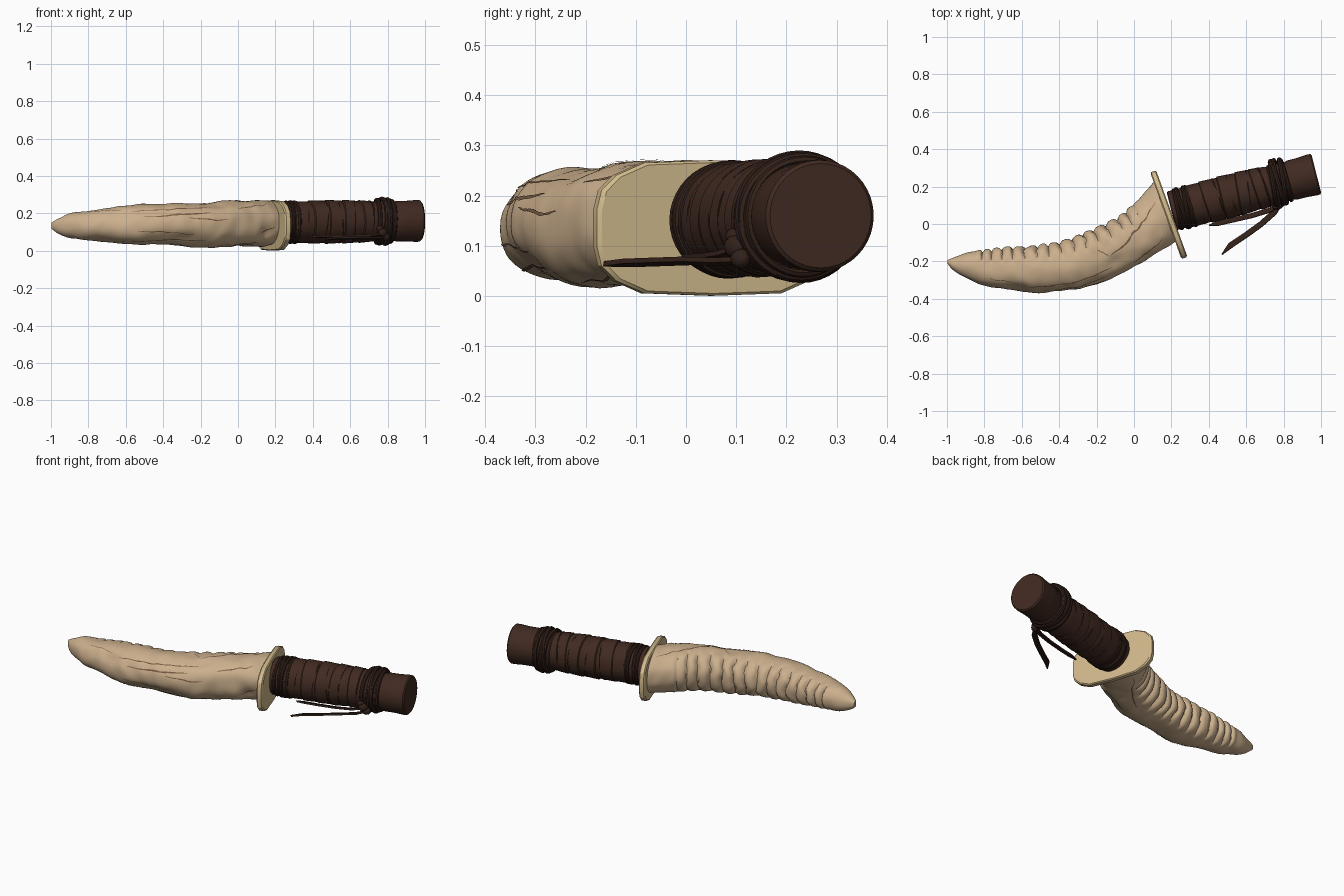
import bpy, bmesh, math, random
from mathutils import Vector, Matrix, noise

if "Cube" in bpy.data.objects:
    bpy.data.objects.remove(bpy.data.objects["Cube"])

random.seed(4)


def mat(name, col):
    m = bpy.data.materials.new(name)
    m.diffuse_color = (*col, 1)
    m.use_nodes = True
    m.node_tree.nodes["Principled BSDF"].inputs["Base Color"].default_value = m.diffuse_color
    return m


BONE = mat("bone", (0.60, 0.43, 0.265))
CRACK = mat("crack_brown", (0.19, 0.11, 0.06))
GUARD = mat("pale_horn", (0.64, 0.49, 0.26))
LEATHER = mat("dark_leather", (0.052, 0.023, 0.015))
CORD = mat("cord_brown", (0.033, 0.015, 0.010))


def finish(name, bm, material, angle=35):
    bmesh.ops.recalc_face_normals(bm, faces=bm.faces)
    me = bpy.data.meshes.new(name)
    bm.to_mesh(me)
    bm.free()
    me.materials.append(material)
    me.shade_smooth()
    me.set_sharp_from_angle(angle=math.radians(angle))
    ob = bpy.data.objects.new(name, me)
    bpy.context.collection.objects.link(ob)
    return ob


def loft(name, rings, material, closed=False, angle=35):
    """Skin a list of point rings; cap the ends unless closed."""
    bm = bmesh.new()
    rows = [[bm.verts.new(p) for p in r] for r in rings]
    n = len(rows[0])
    pairs = list(zip(rows, rows[1:])) + ([(rows[-1], rows[0])] if closed else [])
    for a, b in pairs:
        for i in range(n):
            bm.faces.new((a[i], a[(i + 1) % n], b[(i + 1) % n], b[i]))
    if not closed:
        bm.faces.new(rows[0])
        bm.faces.new(rows[-1])
    return finish(name, bm, material, angle)


# --- horn blade: concave edge, convex edge, low z, high z
ST = [(-.997, -.192, -.997, -.213, .118, .152), (-.95, -.173, -.965, -.25, .09, .175),
      (-.88, -.152, -.90, -.287, .07, .20), (-.78, -.140, -.80, -.327, .055, .215),
      (-.65, -.126, -.67, -.355, .04, .235), (-.50, -.109, -.50, -.367, .032, .243),
      (-.36, -.083, -.30, -.345, .028, .25), (-.22, -.034, -.12, -.29, .02, .262),
      (-.08, .038, .04, -.215, .02, .266), (.02, .125, .15, -.15, .02, .266),
      (.115, .235, .24, -.085, .03, .26)]


def station(u):
    i = min(int(u), len(ST) - 2)
    f = u - i
    P = [ST[max(0, min(len(ST) - 1, i + k))] for k in (-1, 0, 1, 2)]
    return [0.5 * (2 * b + (c - a) * f + (2 * a - 5 * b + 4 * c - d) * f * f
                   + (3 * b - a - 3 * c + d) * f ** 3) for a, b, c, d in zip(*P)]


# dents: u, angle, size in u, size in angle, depth
DENTS = [(9.1, 200, .35, 22, .022), (8.5, 165, .5, 18, .010), (7.3, 120, .7, 16, .010),
         (6.0, 215, .8, 20, .010), (8.7, 260, .5, 25, .012), (4.2, 150, .7, 20, .008)]


def surf(u, a, lift=0.0):
    """Blade surface point; a = 0 concave edge, 90 top, 180 convex edge."""
    ux, uy, lx, ly, z0, z1 = station(u)
    A, B = Vector((ux, uy, 0)), Vector((lx, ly, 0))
    c = (A + B) / 2 + Vector((0, 0, (z0 + z1) / 2))
    ca, sa = math.cos(math.radians(a)), math.sin(math.radians(a))
    e = 0.9
    off = (A - B) / 2 * math.copysign(abs(ca) ** e, ca) + Vector(
        (0, 0, (z1 - z0) / 2 * math.copysign(abs(sa) ** e, sa)))
    p = c + off
    d = lift
    fade = min(1, u / 2)
    d += fade * 0.011 * noise.noise(p * 5.5) + fade * 0.005 * noise.noise(p * 15)
    # worn ridges along the concave edge
    if 2.3 < u < 9.0 and ca > 0:
        ph = ((u - 2.3) / 0.43 + 0.25 * noise.noise(Vector((u, sa * 2, 3)))) % 1
        w = min(1, max(0, ca - 0.25) * 2.2) * min(1, (u - 2.3) * 2, (9.0 - u) * 1.2)
        d += w * (0.007 - 0.020 * (1 - math.sin(math.pi * ph)) ** 1.5)
    for du, da, su, sg, dep in DENTS:
        dd = (a % 360 - da + 180) % 360 - 180
        d -= dep * math.exp(-((u - du) / su) ** 2 - (dd / sg) ** 2)
    return p + off.normalized() * d


N, M = 270, 52
loft("horn_blade", [[surf(10 * k / N, 360 * j / M) for j in range(M)]
                    for k in range(N + 1)], BONE, angle=28)

# --- cracks in the horn: start u, angle, end u, angle, width
CR = [(9.6, 62, 7.2, 100, .009), (7.2, 100, 6.9, 80, .007), (4.6, 138, 7.2, 128, .009),
      (5.0, 158, 6.9, 150, .010), (6.2, 165, 7.4, 172, .007), (3.0, 120, 4.3, 128, .005),
      (7.8, 140, 9.3, 125, .008), (8.8, 205, 9.5, 185, .009), (4.8, 195, 6.4, 205, .006),
      (9.3, -60, 7.3, -85, .008), (4.2, -125, 6.8, -135, .008), (7.2, -115, 8.8, -125, .007)]
for u0, a0, u1, a1, w in CR:
    bm, prev = bmesh.new(), None
    for k in range(41):
        f = k / 40
        u = u0 + (u1 - u0) * f
        a = a0 + (a1 - a0) * f + 6 * noise.noise(Vector((u * 2.5, a0, 0)))
        da = math.degrees(w / 2 * (math.sin(math.pi * f) ** 0.5 + .05) / 0.13) * (.6 + .6 * random.random())
        cur = [bm.verts.new(surf(u, a + s * da, .0022)) for s in (-1, 0, 1)]
        if prev:
            for i in (0, 1):
                bm.faces.new((prev[i], prev[i + 1], cur[i + 1], cur[i]))
        prev = cur
    finish("horn_crack", bm, CRACK)

# --- guard plate: rounded octagon with bevelled rim
half = [(.246, .035), (.236, .075), (.205, .105), (.145, .130), (.0, .135)]
q = half + [(-x, z) for x, z in half[-2::-1]]
outline = q + [(x, -z) for x, z in q[::-1]]
gd = Vector((.17, -.47, 0)).normalized()
gn = Vector((.47, .17, 0)).normalized()
gc = Vector((.186, .05, .1355))
loft("guard", [[gc + gn * t + gd * x * s + Vector((0, 0, z * s)) for x, z in outline]
               for t, s in ((-.017, .965), (-.011, 1), (.011, 1), (.017, .965))], GUARD, angle=30)

# --- handle frame: local x runs along the grip
ang = math.atan2(.198, .775)
H = Matrix.Translation((.2, .07, .152)) @ Matrix.Rotation(ang, 4, 'Z')


def grip_point(s, r, a, slant=0.0):
    return H @ Vector((s + slant * math.cos(a), r * math.cos(a), .008 * s / .8 + r * math.sin(a)))


# leather wrap: overlapping slanted bands
rings = []
BANDS = 7
for b in range(BANDS):
    for f in (0.0, 0.06, 0.5, 0.94):
        s = .0 + .64 * (b + f) / BANDS
        r0 = .104 + .012 * math.sin(math.pi * min(1, s / .62)) + (.002 - .005 * f if f else -.005)
        rings.append([grip_point(s, r0 + .003 * noise.noise(Vector((b * 3, math.cos(j * .1745) * 2, math.sin(j * .1745) * 2))),
                                 j * math.pi / 18, .010 * math.sin(b * 2.1) if b else 0) for j in range(36)])
loft("leather_wrap", rings, LEATHER)

# pommel end, slightly flared
prof = [(.60, .104), (.655, .104), (.665, .108), (.72, .108), (.775, .112), (.793, .111), (.800, .104)]
loft("pommel", [[grip_point(s, r, j * math.pi / 20) for j in range(40)] for s, r in prof], LEATHER)


# --- cords wound round the grip
def cord(name, s, r, thick, slant, shift=0.0, phase=0.0):
    rs = []
    for j in range(40):
        a = j * math.pi / 20
        wob = 1 + .02 * noise.noise(Vector((s * 40, math.cos(a), math.sin(a))))
        ring = []
        for k in range(8):
            b = k * math.pi / 4
            rr = r * wob + thick * math.sin(b)
            ring.append(H @ Vector((s + slant * math.cos(a + phase) + 1.25 * thick * math.cos(b),
                                    rr * math.cos(a) + shift, .008 * s / .8 + rr * math.sin(a))))
        rs.append(ring)
    loft(name, rs, CORD, closed=True)


for s, r, sl in ((.035, .106, .004), (.058, .108, -.006), (.082, .109, .008), (.104, .108, -.004)):
    cord("guard_cord", s, r, .009, sl)
for i, (s, r, sl) in enumerate(((.563, .116, .012), (.583, .121, -.008), (.600, .122, .010),
                                (.617, .119, -.010), (.634, .111, .004))):
    cord("pommel_cord", s, r, .010, sl, .007, i)
for i in range(5):
    cord("wrap_seam", .17 + .085 * i, .108 + .004 * math.sin(i * .8), .0035, .012 * (-1) ** i, 0, i)


# --- knot and loose thongs
def ribbon(name, pts, w, t):
    """Flat tapered thong through points, lying in the horizontal plane."""
    rs = []
    for i, p in enumerate(pts):
        p = Vector(p)
        d = Vector(pts[min(i + 1, len(pts) - 1)]) - Vector(pts[max(i - 1, 0)])
        side = Vector((-d.y, d.x, 0)).normalized()
        side = (side + Vector((0, 0, .25))).normalized()
        up = d.normalized().cross(side)
        k = w * (.15 if i == len(pts) - 1 else .6 if i == 0 else 1) / 2
        rs.append([p + side * k + up * t, p - side * k + up * t, p - side * k - up * t, p + side * k - up * t])
    loft(name, rs, CORD)


ribbon("long_thong", [(.79, .115, .072), (.75, .062, .068), (.68, .0, .07), (.60, -.058, .068),
                      (.515, -.115, .066), (.47, -.163, .064)], .030, .005)
ribbon("short_thong", [(.785, .105, .095), (.72, .072, .082), (.63, .045, .078), (.53, .022, .076),
                       (.45, .004, .076), (.40, -.008, .076)], .026, .005)
for x, y, z, r in ((.775, .098, .098, .024), (.79, .108, .075, .021), (.76, .095, .118, .018)):
    bm = bmesh.new()
    bmesh.ops.create_icosphere(bm, subdivisions=2, radius=r,
                               matrix=Matrix.Translation((x, y, z)) @ Matrix.Rotation(.6, 4, 'Z')
                               @ Matrix.Diagonal((1.2, .8, 1, 1)))
    finish("thong_knot", bm, CORD)
